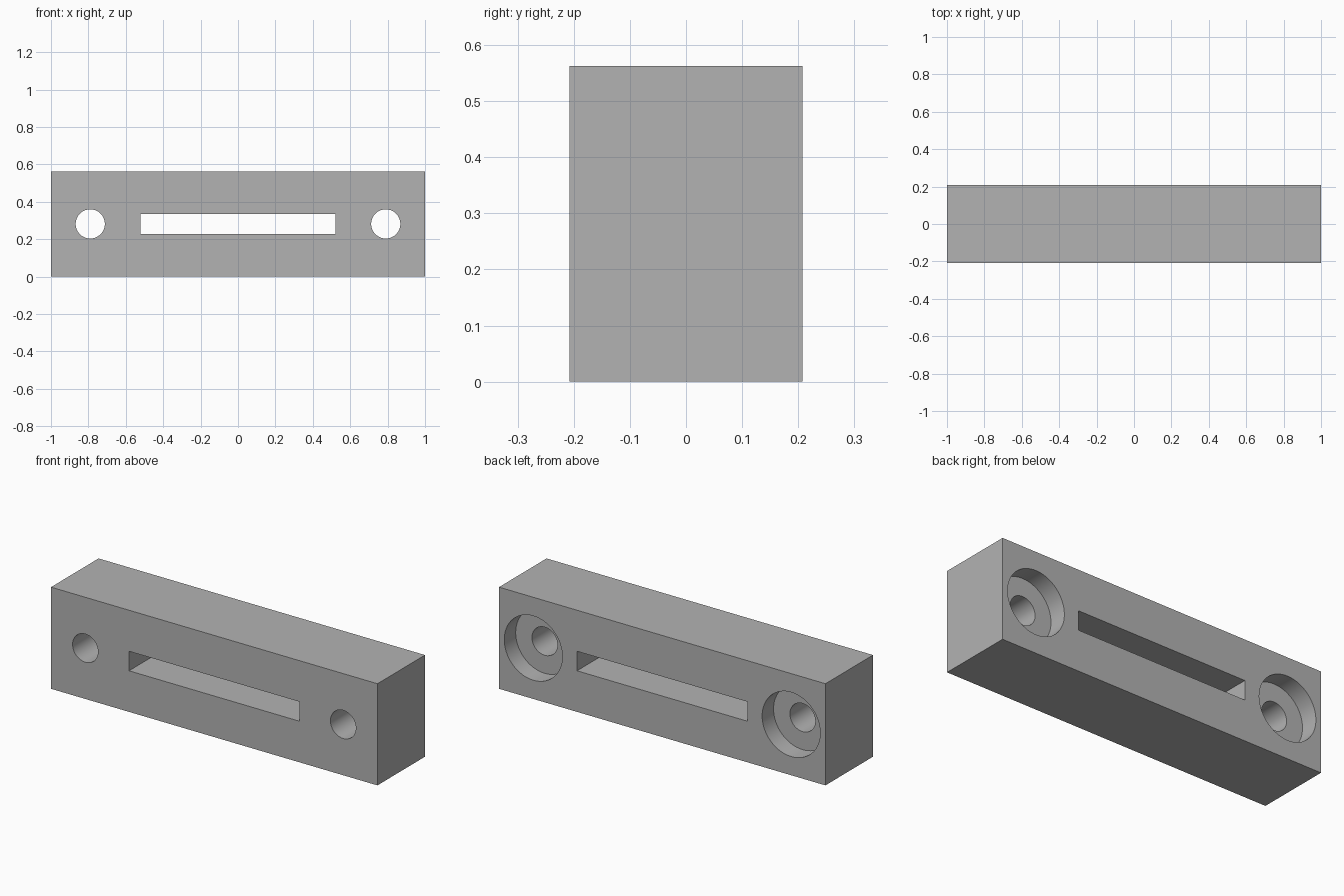
import bpy
import math

cube = bpy.data.objects.get("Cube")
if cube:
    bpy.data.objects.remove(cube, do_unlink=True)

LENGTH, DEPTH, HEIGHT = 2.0, 0.416, 0.563
MID_Z = HEIGHT / 2
HOLE_X, HOLE_RADIUS = 0.79, 0.078
BORE_RADIUS, BORE_DEPTH = 0.178, 0.1
SLOT_LENGTH, SLOT_HEIGHT = 1.044, 0.108

grey = bpy.data.materials.new("plain grey")
grey.use_nodes = True
colour = (0.45, 0.45, 0.45, 1)
grey.diffuse_color = colour
grey.node_tree.nodes["Principled BSDF"].inputs["Base Color"].default_value = colour


def add_box(name, size):
    bpy.ops.mesh.primitive_cube_add(size=1, location=(0, 0, MID_Z))
    box = bpy.context.object
    box.name = name
    box.scale = size
    bpy.ops.object.transform_apply(location=False, rotation=False, scale=True)
    box.data.materials.append(grey)
    return box


def add_drill(name, radius, x, y, depth):
    bpy.ops.mesh.primitive_cylinder_add(
        vertices=64, radius=radius, depth=depth,
        location=(x, y, MID_Z), rotation=(math.pi / 2, 0, 0))
    drill = bpy.context.object
    drill.name = name
    drill.data.materials.append(grey)
    return drill


def cut(target, cutter):
    cutter.hide_render = True
    mod = target.modifiers.new(cutter.name, 'BOOLEAN')
    mod.operation = 'DIFFERENCE'
    mod.solver = 'EXACT'
    mod.object = cutter
    bpy.ops.object.select_all(action='DESELECT')
    target.select_set(True)
    bpy.context.view_layer.objects.active = target
    bpy.ops.object.modifier_apply(modifier=mod.name)
    bpy.data.objects.remove(cutter, do_unlink=True)


# Solid bar with a long central slot
bar = add_box("mounting_bar", (LENGTH, DEPTH, HEIGHT))
cut(bar, add_box("slot_cutter", (SLOT_LENGTH, DEPTH * 2, SLOT_HEIGHT)))

# Screw hole at each end, counterbored from the back
for side in (-1, 1):
    x = side * HOLE_X
    cut(bar, add_drill("hole_cutter", HOLE_RADIUS, x, 0, DEPTH * 2))
    cut(bar, add_drill("bore_cutter", BORE_RADIUS, x, DEPTH / 2, BORE_DEPTH * 2))

# Round hole walls, crisp edges
bar.select_set(True)
bpy.context.view_layer.objects.active = bar
bpy.ops.object.shade_smooth_by_angle(angle=math.radians(30))
